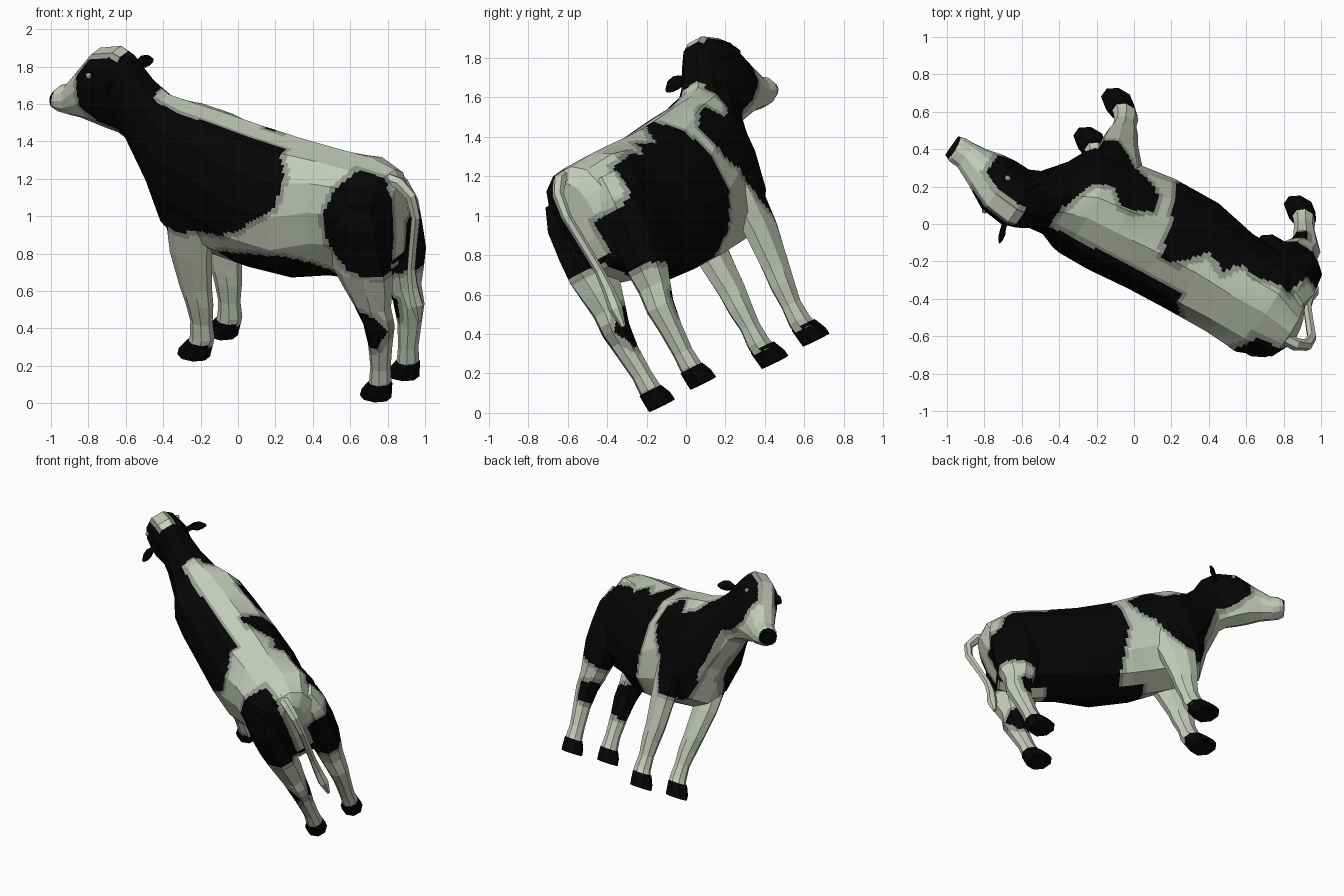
import bpy, bmesh, math
from mathutils import Vector, Matrix

if "Cube" in bpy.data.objects:
    bpy.data.objects.remove(bpy.data.objects["Cube"])

# Local frame: x forward, y to the animal's left, z up; placed tilted in the scene
F = Vector((-0.846, 0.49, 0.208)).normalized()
R = Vector((0.53, 0.745, 0.405)).normalized()
U = R.cross(F).normalized()
PLACE = Matrix((F, -R, U)).transposed().to_4x4()
PLACE.translation = R * 0.455


def material(name, col):
    m = bpy.data.materials.new(name)
    m.diffuse_color = (*col, 1)
    m.use_nodes = True
    m.node_tree.nodes["Principled BSDF"].inputs["Base Color"].default_value = m.diffuse_color
    return m


WHITE = material("cream_hair", (0.56, 0.61, 0.49))
GREY = material("grey_patch_rim", (0.30, 0.335, 0.27))
BLACK = material("black_hair", (0.0015, 0.0015, 0.0015))
EYE = material("eye_white", (0.8, 0.8, 0.8))

# Coat patches as side outlines (x, z), one set for each flank
HEAD = [(.7, .92), (.87, 1.24), (1.04, 1.29), (1.145, 1.36), (1.18, 1.52),
        (1.1, 1.65), (.95, 1.77), (.85, 1.75)]
LEFT = [
    [(.0, 1.47), (-.11, 1.37), (-.2, 1.27), (-.17, 1.13), (.07, .94), (.19, .88), (.6, .8)]
    + HEAD + [(.72, 1.6), (.6, 1.52), (.2, 1.5)],
    [(-.47, 1.13), (-.52, 1.29), (-.6, 1.37), (-.75, 1.36), (-.92, 1.26),
     (-.95, 1.0), (-.87, .82), (-.63, .86), (-.5, .98)],
    [(.22, .76), (.2, .6), (-.45, .6), (-.45, .8), (-.2, .84), (0, .81)],
    [(-.55, .62), (-.74, .58), (-.80, .5), (-.74, .38), (-.62, .36)],
]
RIGHT = [
    [(.25, 1.26), (.25, 1.13), (.29, 1.03), (.36, .98), (.44, .8), (.5, .69), (.64, .68)]
    + HEAD + [(.72, 1.48), (.62, 1.3), (.5, 1.25), (.43, 1.34), (.37, 1.33)],
    [(.1, 1.40), (0, 1.37), (-.13, 1.27), (-.25, 1.31), (-.33, 1.24), (-.41, 1.27),
     (-.62, 1.24), (-.70, 1.06), (-.9, 1.0), (-.84, .74), (-.6, .68), (-.45, .6), (-.4, .55),
     (.0, .55), (.11, .8), (.155, .93), (.14, 1.17)],
    [(-.57, .57), (-.70, .54), (-.70, .42), (-.6, .4)],
]


def signed_distance(px, pz, poly):
    """Distance to a polygon outline, negative inside."""
    best, inside = 9.0, False
    for i, (bx, bz) in enumerate(poly):
        ax, az = poly[i - 1]
        dx, dz = bx - ax, bz - az
        t = max(0, min(1, ((px - ax) * dx + (pz - az) * dz) / (dx * dx + dz * dz)))
        best = min(best, math.hypot(px - ax - t * dx, pz - az - t * dz))
        if (az > pz) != (bz > pz) and px < ax + dx * (pz - az) / dz:
            inside = not inside
    return -best if inside else best


def coat(c):
    """Material slot for a face centre: 0 cream, 1 grey rim, 2 black."""
    if c.x > 1.355:
        return 2
    d = min(signed_distance(c.x, c.z, p) for p in (LEFT if c.y > 0 else RIGHT))
    neck_top = .72 < c.x < .92 and c.z > 1.38
    belly = c.z < .86 and c.x < .4
    if not (neck_top or belly):          # pale stripe along back, blaze and throat
        d = max(d, (.065 if c.x > .9 or c.z < 1.3 else .05 if c.y > 0 else .09) - abs(c.y))
    return 2 if d < 0 else 1 if d < .028 else 0


def finish(bm, name, mats, rule=None):
    bmesh.ops.recalc_face_normals(bm, faces=bm.faces)
    if rule:
        for f in bm.faces:
            f.material_index = rule(f.calc_center_median())
    me = bpy.data.meshes.new(name)
    bm.to_mesh(me)
    bm.free()
    for m in mats:
        me.materials.append(m)
    ob = bpy.data.objects.new(name, me)
    bpy.context.collection.objects.link(ob)
    ob.matrix_world = PLACE
    return ob


def loft(name, rings, mats, rule=None, cuts=0):
    """Skin a row of rings, close both ends, then cut finely for the coat pattern."""
    bm = bmesh.new()
    vs = [[bm.verts.new(p) for p in ring] for ring in rings]
    n = len(vs[0])
    for a, b in zip(vs, vs[1:]):
        for i in range(n):
            bm.faces.new((a[i], a[(i + 1) % n], b[(i + 1) % n], b[i]))
    caps = [bm.faces.new(vs[0]), bm.faces.new(vs[-1])]
    bmesh.ops.poke(bm, faces=caps)
    if cuts:
        bmesh.ops.subdivide_edges(bm, edges=bm.edges[:], cuts=cuts, use_grid_fill=True)
    return finish(bm, name, mats, rule)


def body_ring(xt, zt, xb, zb, w, k, n=12):
    """Ring from a top point to a bottom point; k above 1 is widest near the top."""
    pts = []
    for i in range(n):
        t = math.tau * (i + .5) / n
        f = ((1 - math.cos(t)) / 2) ** k
        f = (f - .017) / .966
        s = math.sin(t)
        pts.append(Vector((xt + (xb - xt) * f, math.copysign(abs(s) ** .8, s) * w,
                           zt + (zb - zt) * f)))
    return pts


def flat_ring(x, z, dx, dy, y, n=8):
    return [Vector((x + dx * math.cos(math.tau * (i + .5) / n) * 1.06,
                    y + dy * math.sin(math.tau * (i + .5) / n) * 1.06, z)) for i in range(n)]


HAIR = [WHITE, GREY, BLACK]

# Trunk, neck and head in one skin, rump to nose
trunk = [
    (-.79, 1.27, -.79, .96, .09, 1), (-.735, 1.335, -.765, .80, .18, 1.2),
    (-.56, 1.35, -.60, .71, .275, 1.3), (-.36, 1.36, -.38, .69, .268, 1.1),
    (-.12, 1.375, -.15, .63, .297, .88), (.12, 1.39, .13, .63, .295, .92),
    (.38, 1.405, .40, .65, .275, 1.25), (.56, 1.42, .62, .71, .26, 1.3),
    (.69, 1.46, .735, .96, .185, 1), (.79, 1.545, .885, 1.185, .135, 1),
    (.88, 1.66, .95, 1.215, .122, 1), (.965, 1.692, 1.04, 1.23, .138, 1),
    (1.10, 1.65, 1.11, 1.24, .132, 1), (1.21, 1.51, 1.20, 1.245, .095, 1),
    (1.295, 1.40, 1.27, 1.24, .076, 1), (1.345, 1.38, 1.32, 1.245, .076, 1),
    (1.377, 1.345, 1.36, 1.26, .063, 1)]
loft("body_and_head", [body_ring(*r) for r in trunk], HAIR, coat, 10)

# Legs: x, z, half depth, half width, sideways offset
HIND = [(-.61, 1.22, .12, .065, .165), (-.615, 1.10, .16, .10, .178), (-.63, .95, .165, .105, .178),
        (-.65, .82, .165, .105, .17), (-.67, .71, .135, .095, .158),
        (-.69, .61, .10, .08, .153), (-.725, .50, .084, .068, .15), (-.725, .38, .064, .055, .147),
        (-.715, .24, .053, .048, .14), (-.71, .16, .058, .053, .14), (-.695, .12, .06, .055, .14)]
FRONT = [(.43, 1.10, .15, .06, .18), (.435, .85, .135, .075, .175), (.445, .66, .118, .07, .165),
         (.435, .46, .09, .06, .15), (.42, .36, .076, .056, .145), (.415, .25, .06, .046, .14),
         (.415, .16, .066, .052, .14), (.43, .11, .068, .056, .14)]
HOOF_H = [(-.71, .15, .062, .058, .14), (-.685, .10, .08, .066, .14), (-.675, .056, .085, .066, .14)]
HOOF_F = [(.43, .13, .072, .06, .14), (.465, .07, .088, .068, .14), (.475, .034, .088, .068, .14)]

for side, s in (("left", 1), ("right", -1)):
    for label, leg, hoof in (("hind", HIND, HOOF_H), ("front", FRONT, HOOF_F)):
        loft(f"{side}_{label}_leg", [flat_ring(x, z, a, b, y * s) for x, z, a, b, y in leg],
             HAIR, coat, 6)
        loft(f"{side}_{label}_hoof", [flat_ring(x, z, a, b, y * s) for x, z, a, b, y in hoof],
             [BLACK])

    # Leaf shaped ear sticking out sideways
    ear = [(.945, .10, 1.54, .018, .022), (.935, .15, 1.545, .015, .022), (.92, .185, 1.545, .018, .04),
           (.91, .22, 1.54, .015, .035), (.90, .250, 1.53, .005, .01)]
    loft(f"{side}_ear", [[Vector((x + a * math.cos(math.tau * i / 6), y * s,
                                  z + b * math.sin(math.tau * i / 6))) for i in range(6)]
                         for x, y, z, a, b in ear], [BLACK])

    # Small eye glint
    bm = bmesh.new()
    bmesh.ops.create_icosphere(bm, subdivisions=1, radius=.018,
                               matrix=Matrix.Translation((1.075, .115 * s, 1.56)))
    finish(bm, f"{side}_eye", [EYE])

# Tail hanging behind the rump with a thicker tuft: x, z, radius
path = [(-.70, 1.31, .035), (-.80, 1.30, .035), (-.87, 1.24, .03), (-.895, 1.12, .026),
        (-.87, .95, .024), (-.85, .80, .024), (-.855, .69, .03), (-.875, .59, .036), (-.885, .49, .012)]
rings = []
for i, (x, z, r) in enumerate(path):
    p, q = path[max(i - 1, 0)], path[min(i + 1, len(path) - 1)]
    side = Vector((p[1] - q[1], 0, q[0] - p[0])).normalized()
    rings.append([Vector((x, 0, z)) + side * (r * math.cos(math.tau * k / 6))
                  + Vector((0, r * math.sin(math.tau * k / 6), 0)) for k in range(6)])
loft("tail", rings, [WHITE])
